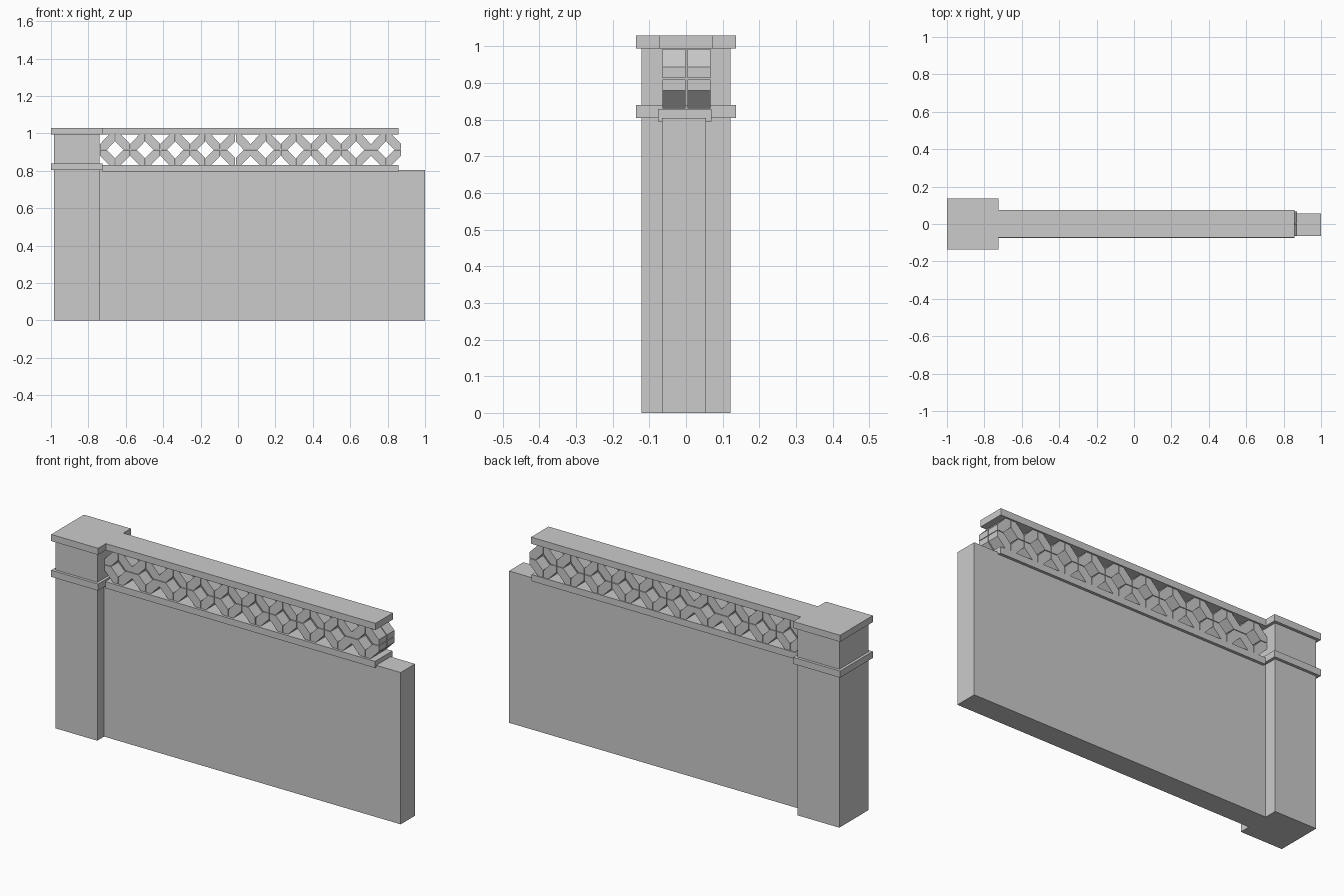
import bpy, bmesh

if "Cube" in bpy.data.objects:
    bpy.data.objects.remove(bpy.data.objects["Cube"])


def box(name, x0, x1, y0, y1, z0, z1):
    bm = bmesh.new()
    bmesh.ops.create_cube(bm, size=1)
    for v in bm.verts:
        v.co.x = (x0 + x1) / 2 + v.co.x * (x1 - x0)
        v.co.y = (y0 + y1) / 2 + v.co.y * (y1 - y0)
        v.co.z = (z0 + z1) / 2 + v.co.z * (z1 - z0)
    return finish(name, bm)


def finish(name, bm):
    bmesh.ops.recalc_face_normals(bm, faces=bm.faces)
    mesh = bpy.data.meshes.new(name)
    bm.to_mesh(mesh)
    bm.free()
    ob = bpy.data.objects.new(name, mesh)
    bpy.context.collection.objects.link(ob)
    return ob


def prism(bm, outline, y0, y1):
    face = bm.faces.new([bm.verts.new((x, y0, z)) for x, z in outline])
    ext = bmesh.ops.extrude_face_region(bm, geom=[face])
    for v in ext["geom"]:
        if isinstance(v, bmesh.types.BMVert):
            v.co.y = y1


# Corner pillar with its band and cap
box("pillar", -0.985, -0.74, -0.122, 0.122, 0, 1.0)
box("pillar_band", -1, -0.725, -0.137, 0.137, 0.805, 0.84)
box("pillar_cap", -1, -0.725, -0.137, 0.137, 0.995, 1.03)

# Wall and the two rails
box("wall", -0.74, 1, -0.065, 0.055, 0, 0.805)
box("lower_rail", -0.725, 0.857, -0.076, 0.07, 0.795, 0.83)
box("upper_rail", -0.725, 0.857, -0.072, 0.074, 0.995, 1.03)

# Pierced lattice: rings of four hexagonal blocks, in two layers
COUNT, LEFT, RIGHT, ZC = 10, -0.738, 0.872, 0.912
PITCH = (RIGHT - LEFT) / COUNT
R, FLAT, HOLE, GAP = PITCH / 2 - 0.001, 0.031, 0.043, 0.0015
block = [(R, GAP), (R, FLAT), (FLAT, R), (GAP, R), (GAP, HOLE), (HOLE, GAP)]
for layer, (y0, y1) in {"front": (-0.064, -0.001), "back": (0.004, 0.067)}.items():
    bm = bmesh.new()
    for i in range(COUNT):
        cx = LEFT + PITCH * (i + 0.5)
        for sx in (-1, 1):
            for sz in (-1, 1):
                prism(bm, [(cx + sx * x, ZC + sz * z * 1.025) for x, z in block], y0, y1)
    finish("lattice_" + layer, bm)
